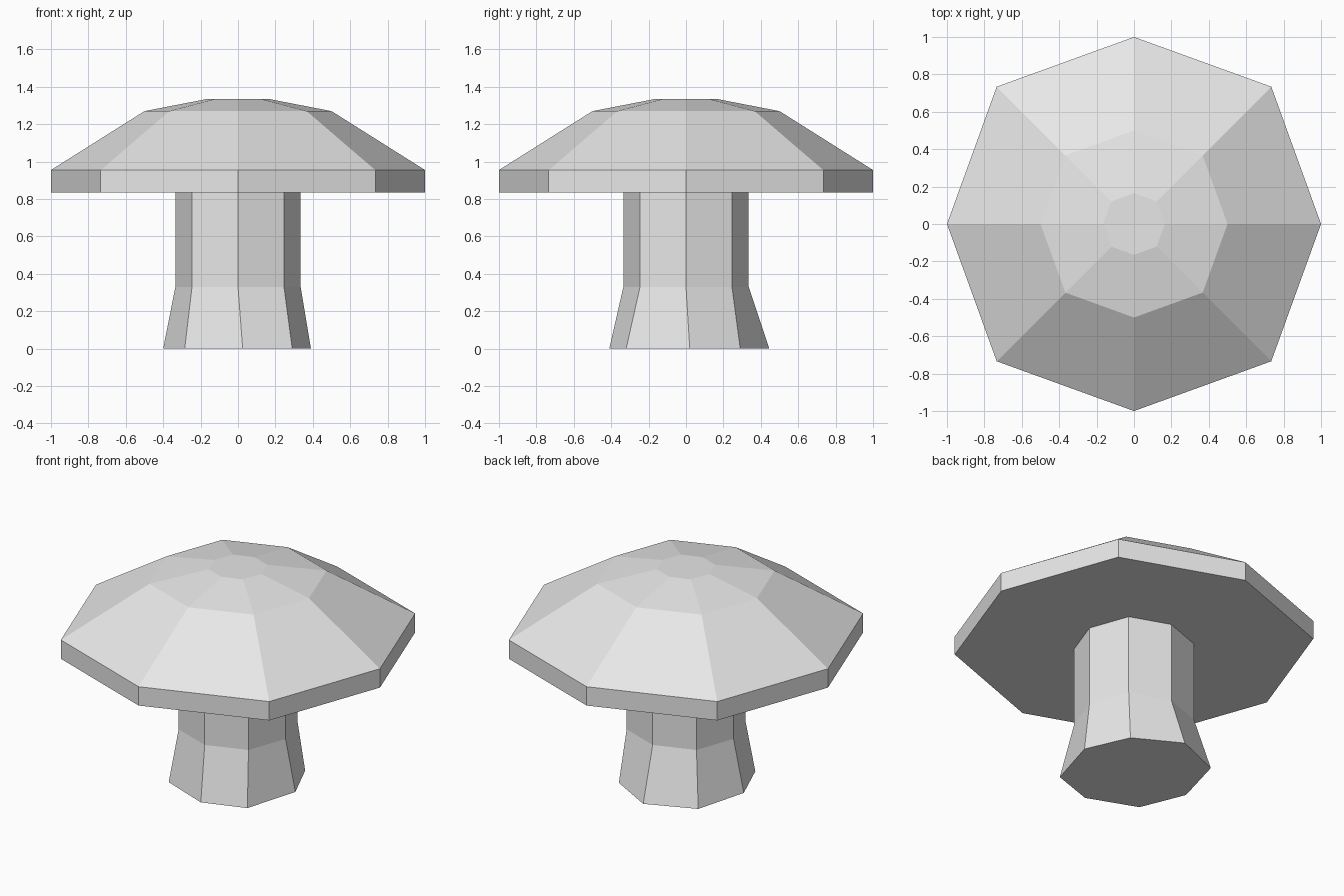
import bpy
import bmesh

if "Cube" in bpy.data.objects:
    bpy.data.objects.remove(bpy.data.objects["Cube"], do_unlink=True)

# One plain grey for the whole model
grey = bpy.data.materials.new("light_grey")
grey.use_nodes = True
colour = (0.8, 0.8, 0.8, 1)
grey.diffuse_color = colour
grey.node_tree.nodes["Principled BSDF"].inputs["Base Color"].default_value = colour


def octagon(size):
    """Eight points counter-clockwise, with corners slightly outside the circle."""
    a, d = size, size * 0.734
    return [(a, 0), (d, d), (0, a), (-d, d), (-a, 0), (-d, -d), (0, -a), (d, -d)]


def loft(name, rings):
    """Skin a stack of (outline, height) rings and cap both ends."""
    bm = bmesh.new()
    loops = [[bm.verts.new((x, y, z)) for x, y in outline] for outline, z in rings]
    for low, high in zip(loops, loops[1:]):
        for i in range(len(low)):
            j = (i + 1) % len(low)
            bm.faces.new((low[i], low[j], high[j], high[i]))
    bm.faces.new(loops[0][::-1])
    bm.faces.new(loops[-1])
    mesh = bpy.data.meshes.new(name)
    bm.to_mesh(mesh)
    bm.free()
    mesh.materials.append(grey)
    obj = bpy.data.objects.new(name, mesh)
    bpy.context.collection.objects.link(obj)
    return obj


# Stem: straight shaft over an irregular flared foot
foot = [(0.39, 0.02), (0.27, 0.29), (-0.01, 0.445), (-0.31, 0.32),
        (-0.40, -0.01), (-0.285, -0.29), (0.025, -0.41), (0.29, -0.32)]
loft("stem", [(foot, 0), (octagon(0.335), 0.33), (octagon(0.335), 0.84)])

# Cap: upright rim, sloping sides and a small flat crown
loft("cap", [(octagon(1), 0.835), (octagon(1), 0.955),
             (octagon(0.5), 1.27), (octagon(0.165), 1.335)])
